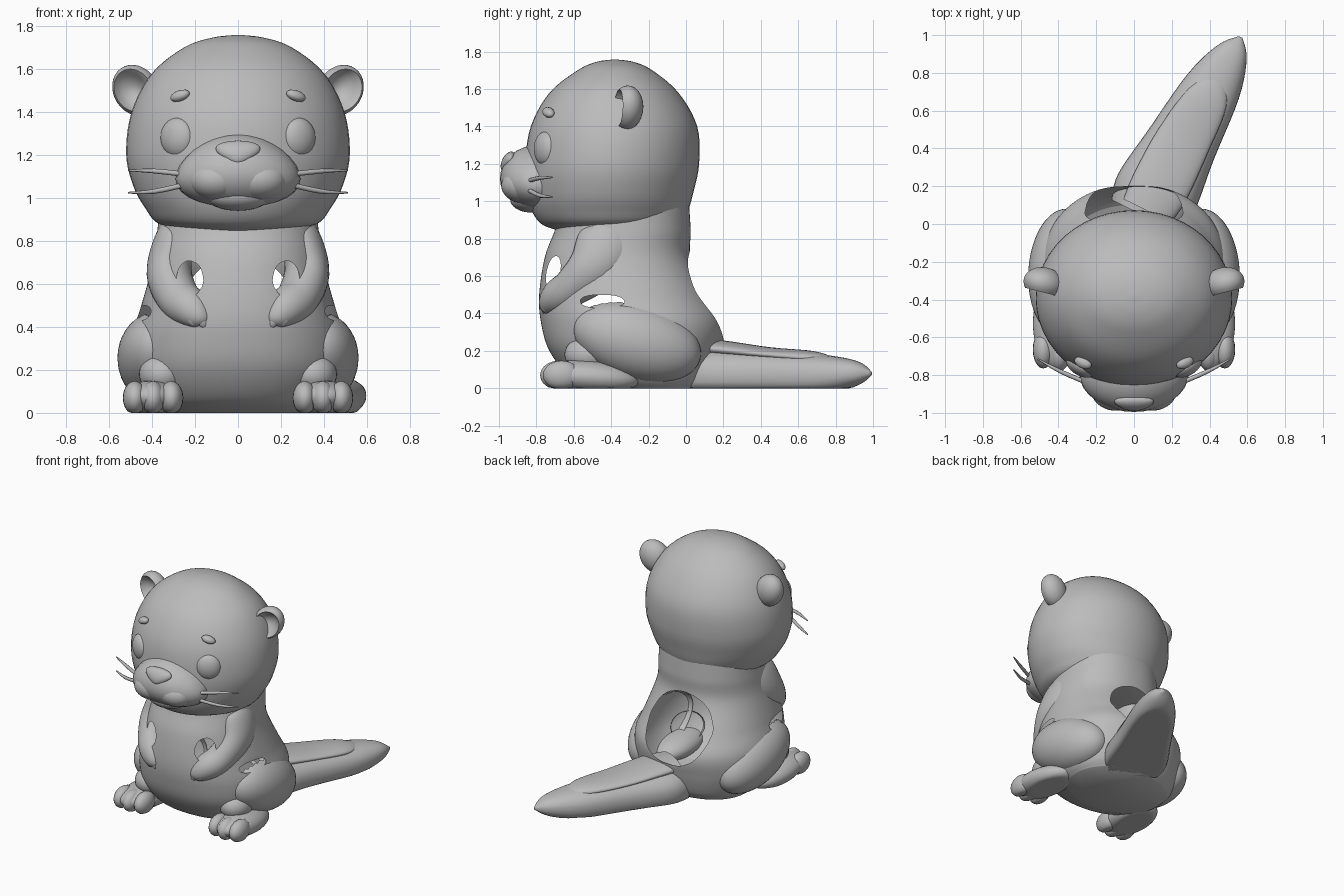
import bpy, bmesh, math
from mathutils import Vector, Euler

cube = bpy.data.objects.get("Cube")
if cube:
    bpy.data.objects.remove(cube)

GREY = (0.5, 0.5, 0.5, 1)
mat = bpy.data.materials.new("plain_grey")
mat.use_nodes = True
mat.diffuse_color = GREY
mat.node_tree.nodes["Principled BSDF"].inputs["Base Color"].default_value = GREY


def finish(name, bm, angle=60):
    """Turn a bmesh into a smooth shaded object."""
    bmesh.ops.recalc_face_normals(bm, faces=bm.faces)
    me = bpy.data.meshes.new(name)
    bm.to_mesh(me)
    bm.free()
    me.materials.append(mat)
    ob = bpy.data.objects.new(name, me)
    bpy.context.collection.objects.link(ob)
    bpy.ops.object.select_all(action='DESELECT')
    ob.select_set(True)
    bpy.context.view_layer.objects.active = ob
    bpy.ops.object.shade_smooth_by_angle(angle=math.radians(angle))
    return ob


def ball(name, loc, radii, rot=(0, 0, 0), shape=None, seg=32, hidden=None):
    """Ellipsoid; shape edits unit-sphere vertices, hidden picks faces to drop."""
    bm = bmesh.new()
    bmesh.ops.create_uvsphere(bm, u_segments=seg, v_segments=seg // 2, radius=1)
    turn = Euler(rot).to_matrix()
    for v in bm.verts:
        if shape:
            shape(v.co)
        v.co = Vector(loc) + turn @ Vector([c * r for c, r in zip(v.co, radii)])
        v.co.z = max(v.co.z, 0)
    bmesh.ops.recalc_face_normals(bm, faces=bm.faces)
    if hidden:
        drop = [f for f in bm.faces if all(hidden(v.co) for v in f.verts)]
        bmesh.ops.delete(bm, geom=drop, context='FACES')
    return finish(name, bm)


def spline(keys, steps):
    """Catmull-Rom interpolation through tuples."""
    pts = [keys[0]] + list(keys) + [keys[-1]]
    out = []
    for a, b, c, d in zip(pts, pts[1:], pts[2:], pts[3:]):
        for i in range(steps):
            t = i / steps
            out.append([q + 0.5 * t * (r - p + t * (2 * p - 5 * q + 4 * r - s + t * (3 * (q - r) + s - p)))
                        for p, q, r, s in zip(a, b, c, d)])
    return out + [list(keys[-1])]


def loft(keys, axes=None, seg=32, steps=5, power=2.0):
    """Rings (x, y, z, radius_u, radius_v) swept along a smooth path, kept above the ground."""
    rows = spline(keys, steps)
    bm = bmesh.new()
    rings = []
    for i, (x, y, z, ru, rv) in enumerate(rows):
        if axes:
            u, v = axes
        else:
            tangent = Vector(rows[min(i + 1, len(rows) - 1)][:3]) - Vector(rows[max(i - 1, 0)][:3])
            u = tangent.cross(Vector((0, 1, 0))).normalized()
            v = tangent.cross(u).normalized()
        ring = []
        for k in range(seg):
            a = math.tau * k / seg
            c, s = math.cos(a), math.sin(a)
            pu = math.copysign(abs(c) ** (2 / power), c) * max(ru, 0.004)
            pv = math.copysign(abs(s) ** (2 / power), s) * max(rv, 0.004)
            co = Vector((x, y, z)) + u * pu + v * pv
            co.z = max(co.z, 0)
            ring.append(bm.verts.new(co))
        rings.append(ring)
    for r, q in zip(rings, rings[1:]):
        for k in range(seg):
            bm.faces.new((r[k], r[k - 1], q[k - 1], q[k]))
    bm.faces.new(rings[0])
    bm.faces.new(rings[-1])
    return bm


def upright(profile, **kw):
    """Loft from (z, half width, front y, back y)."""
    keys = [(0, (f + b) / 2, z, w, (b - f) / 2) for z, w, f, b in profile]
    return loft(keys, (Vector((1, 0, 0)), Vector((0, 1, 0))), **kw)


# Head
finish("head", upright([
    (0.848, 0.24, -0.70, -0.14), (0.88, 0.37, -0.775, -0.04), (0.95, 0.43, -0.825, 0.01),
    (1.05, 0.485, -0.85, 0.04), (1.2, 0.52, -0.86, 0.07), (1.4, 0.495, -0.83, 0.06),
    (1.58, 0.40, -0.73, -0.04), (1.70, 0.25, -0.58, -0.18), (1.745, 0.12, -0.48, -0.28),
    (1.758, 0.01, -0.39, -0.37)], seg=48))

# Hollow body with an open back and open armpits
TRUNK = [(0.0, 0.37, -0.48, 0.10), (0.06, 0.43, -0.62, 0.15), (0.2, 0.49, -0.73, 0.19),
         (0.35, 0.495, -0.775, 0.205), (0.5, 0.45, -0.785, 0.13), (0.7, 0.395, -0.755, 0.03),
         (0.85, 0.375, -0.70, 0.025), (1.0, 0.36, -0.66, 0.015)]
body = upright(TRUNK, seg=128, steps=12, power=2.2)


def in_trunk(co):
    """True a little below the skin of the body."""
    z, w, f, b = min(spline(TRUNK, 12), key=lambda row: abs(row[0] - co.z))
    return abs(co.x / w) ** 2.2 + abs((2 * co.y - f - b) / (b - f)) ** 2.2 < 0.9


def inside(co, centre, radii):
    p = Vector((abs(co.x), co.y, co.z)) - Vector(centre)
    return sum((a / r) ** 2 for a, r in zip(p, radii)) < 1


def is_open(co):
    return (inside(co, (0, 0.15, 0.5), (0.26, 0.6, 0.245)) and co.y > -0.1
            or inside(co, (0.225, -0.70, 0.62), (0.07, 0.12, 0.09))
            or inside(co, (0.42, -0.44, 0.465), (0.12, 0.14, 0.04)))


bmesh.ops.delete(body, geom=[f for f in body.faces if is_open(f.calc_center_median())], context='FACES')
rim = [v for v in body.verts if v.is_boundary]
for _ in range(8):
    moved = []
    for v in rim:
        near = [e.other_vert(v).co for e in v.link_edges if e.is_boundary]
        moved.append((v.co + sum(near, Vector()) / len(near)) / 2)
    for v, co in zip(rim, moved):
        v.co = co
finish("body", body)

# Tail with a flat underside and a raised top panel
across = Vector((0.9, -0.44, 0))
finish("tail", loft([
    (0.06, 0.04, 0.07, 0.20, 0.145), (0.12, 0.17, 0.07, 0.225, 0.15), (0.25, 0.42, 0.07, 0.19, 0.135),
    (0.42, 0.73, 0.07, 0.15, 0.11), (0.52, 0.91, 0.08, 0.085, 0.065), (0.565, 0.99, 0.08, 0.01, 0.01)],
    (across, Vector((0, 0, 1))), power=2.3))
finish("tail_panel", loft([
    (0.07, 0.07, 0.215, 0.14, 0.05), (0.14, 0.2, 0.21, 0.155, 0.045), (0.26, 0.44, 0.185, 0.145, 0.035),
    (0.39, 0.67, 0.165, 0.11, 0.035), (0.45, 0.79, 0.155, 0.02, 0.01)],
    (across, Vector((0, 0, 1)))))


# Face
def nose_shape(co):
    co.x *= 0.68 + 0.32 * co.z


def muzzle_shape(co):
    """Narrow the top into a dome."""
    co.x *= 1 - 0.2 * co.z
    co.z += 0.1 * max(co.z, 0)


ball("muzzle", (0, -0.79, 1.12), (0.285, 0.205, 0.165), shape=muzzle_shape)
ball("nose", (0, -0.95, 1.21), (0.14, 0.035, 0.06), rot=(-0.45, 0, 0), shape=nose_shape)
ball("chin", (0, -0.83, 1.01), (0.15, 0.11, 0.07))


def ear_shape(co):
    """Turn the pole to the front and scoop it out."""
    co.xyz = co.x, -co.z, co.y
    r = math.hypot(co.x, co.z)
    if co.y < 0 and r < 0.75:
        co.y = 0.3 - co.x * 0.2 - 1.2 * r * r


for side, s in (("left", 1), ("right", -1)):
    ball(f"{side}_lip", (s * 0.1, -0.87, 1.085), (0.13, 0.118, 0.095))
    ball(f"{side}_eye", (s * 0.283, -0.752, 1.28), (0.085, 0.05, 0.092), rot=(0, 0, s * 0.55))
    ball(f"{side}_brow", (s * 0.27, -0.735, 1.475), (0.05, 0.03, 0.025), rot=(0.3, s * 0.3, s * 0.4), seg=16)
    ball(f"{side}_ear", (s * 0.475, -0.315, 1.5), (0.105, 0.085, 0.125), rot=(0, s * 0.6, s * 0.25),
         shape=ear_shape)
    for n, (z, rise) in enumerate(((1.11, 0.015), (1.06, -0.03))):
        finish(f"{side}_whisker_{n + 1}", loft([
            (s * 0.25, -0.84, z, 0.012, 0.012), (s * 0.39, -0.78, z + rise, 0.011, 0.011),
            (s * 0.51, -0.715, z + rise * 1.2, 0.004, 0.004)], seg=8, steps=3))

    # Arm bent forward onto the belly
    finish(f"{side}_arm", loft([
        (s * 0.27, -0.40, 0.92, 0.05, 0.05), (s * 0.30, -0.42, 0.8, 0.09, 0.15),
        (s * 0.32, -0.49, 0.65, 0.105, 0.14), (s * 0.28, -0.61, 0.54, 0.10, 0.105),
        (s * 0.22, -0.695, 0.485, 0.09, 0.085), (s * 0.165, -0.74, 0.43, 0.05, 0.05),
        (s * 0.15, -0.75, 0.41, 0.005, 0.005)]))
    for n in range(2):
        ball(f"{side}_finger_{n + 1}", (s * (0.17 + n * 0.05), -0.745, 0.435 + n * 0.01),
             (0.03, 0.03, 0.05), rot=(0, s * 0.5, 0), seg=16)

    # Hind leg, ankle and foot with three toes
    ball(f"{side}_thigh", (s * 0.37, -0.26, 0.25), (0.19, 0.35, 0.205), rot=(-0.28, 0, s * 0.05),
         seg=48, hidden=in_trunk)
    ball(f"{side}_ankle", (s * 0.35, -0.52, 0.18), (0.11, 0.13, 0.1), hidden=in_trunk)
    ball(f"{side}_foot", (s * 0.395, -0.51, 0.06), (0.14, 0.26, 0.09), rot=(-0.08, 0, s * 0.05))
    for n in (-1, 0, 1):
        ball(f"{side}_toe_{n + 2}", (s * (0.395 + n * 0.085), -0.665 - 0.015 * (n == 0), 0.07),
             (0.056, 0.1, 0.078), seg=20)
